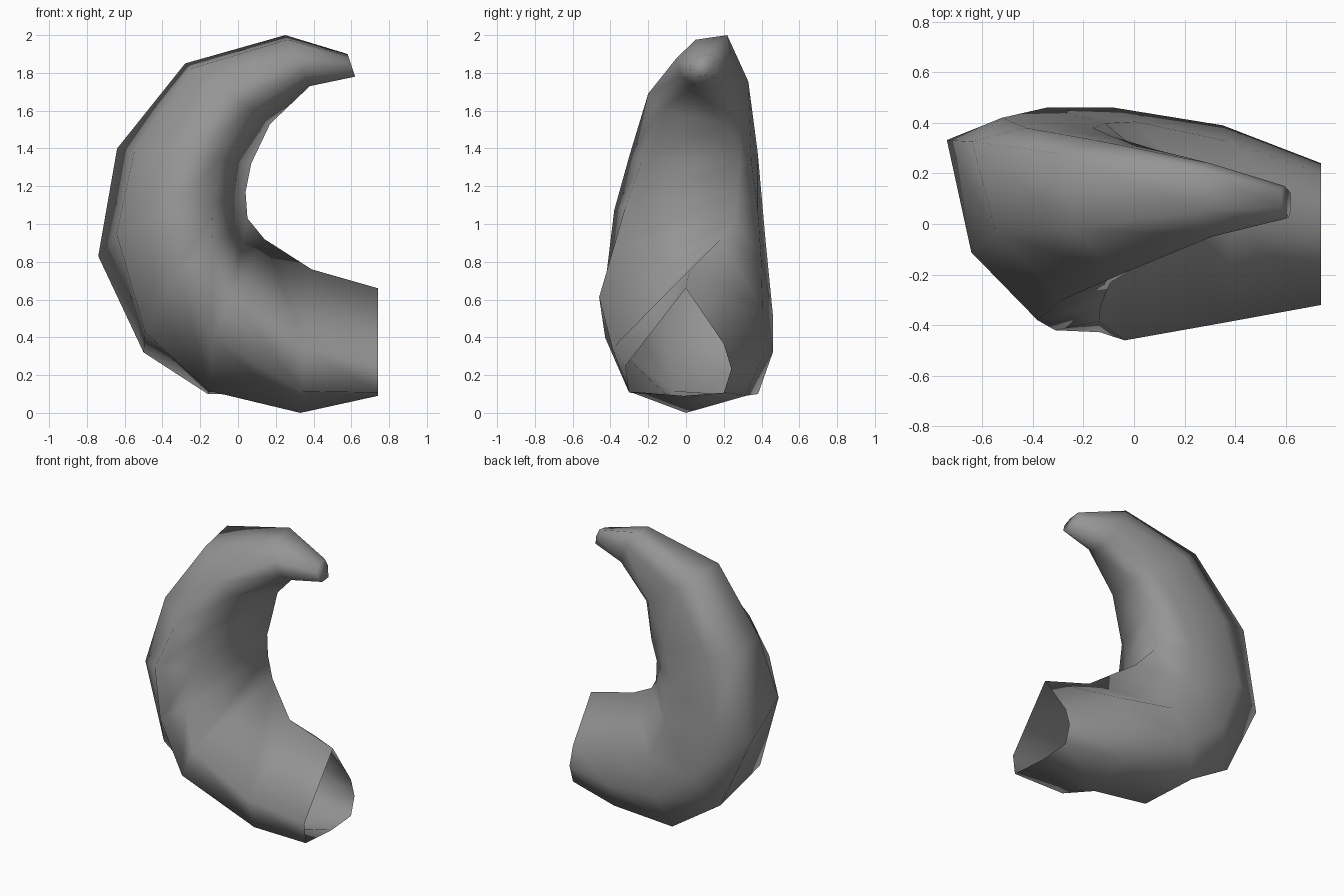
import bpy, bmesh
from mathutils import Vector

cube = bpy.data.objects.get("Cube")
if cube:
    bpy.data.objects.remove(cube)

grey = bpy.data.materials.new("horn_grey")
grey.use_nodes = True
colour = (0.3, 0.3, 0.3, 1)
grey.diffuse_color = colour
grey.node_tree.nodes["Principled BSDF"].inputs["Base Color"].default_value = colour

# Rings along the curl: outer x, z, inner x, z, front y, back y
rings = [
    (0.74, 0.09, 0.74, 0.66, -0.32, 0.24),
    (0.33, 0.00, 0.39, 0.76, -0.39, 0.39),
    (-0.16, 0.10, 0.14, 0.92, -0.46, 0.46),
    (-0.50, 0.32, 0.05, 1.03, -0.42, 0.46),
    (-0.74, 0.83, 0.04, 1.17, -0.38, 0.42),
    (-0.64, 1.40, 0.07, 1.32, -0.30, 0.38),
    (-0.28, 1.85, 0.17, 1.53, -0.20, 0.33),
    (0.25, 2.00, 0.38, 1.73, -0.05, 0.24),
    (0.58, 1.90, 0.62, 1.78, 0.02, 0.15),
]

# Seven-sided section of each ring, from the keel round the front:
# across, inward, and sometimes a shift along the curl
sections = [
    [(.86, .03), (.1, 0), (-.93, .03), (-1, .28), (.14, 1), (.86, .48), (1, .25)],
    [(.82, .12), (0, 0), (-.78, .15), (-1, .45), (.05, 1), (.84, .69), (1, .35)],
    [(.83, 0), (-.15, .02), (-.93, .33, .08), (-1, .6, .06), (.4, 1), (.88, .55), (1, .27)],
    [(.7, 0), (-.32, .1, .06), (-1, .5, .11), (-.92, .73, .05), (.55, 1), (.86, .7), (1, .28)],
    [(.78, 0), (-.33, .16, .07), (-1, .5, .08), (-.85, .78), (.62, 1), (.9, .74), (1, .28)],
    [(.84, 0), (-.2, .13), (-1, .5), (-.8, .77), (.72, 1), (.9, .78), (1, .3)],
    [(.8, 0), (-.3, .08), (-1, .5), (-.75, .77), (.5, 1), (.86, .82), (1, .3)],
    [(.85, 0), (-.3, .09), (-1, .45), (-.85, .8), (-.3, 1), (.7, .92), (1, .4)],
    [(.8, 0), (-.3, .1), (-1, .4), (-.9, .8), (-.5, 1), (.6, .95), (1, .4)],
]

bm = bmesh.new()
loops = []
for (ox, oz, ix, iz, front, back), section in zip(rings, sections):
    outer, inner = Vector((ox, 0, oz)), Vector((ix, 0, iz))
    line = (inner - outer).normalized()
    along = Vector((-line.z, 0, line.x))
    loop = []
    for across, inward, *shift in section:
        p = outer.lerp(inner, inward) + along * sum(shift)
        p.y = (front + back) / 2 + across * (back - front) / 2
        loop.append(bm.verts.new(p))
    loops.append(loop)

# Skin between rings; base stays open, tip is closed
for lower, upper in zip(loops, loops[1:]):
    for k in range(len(lower)):
        n = (k + 1) % len(lower)
        bm.faces.new((lower[k], lower[n], upper[n], upper[k]))
bm.faces.new(loops[-1])
bmesh.ops.recalc_face_normals(bm, faces=bm.faces)
for face in bm.faces:
    face.smooth = True

mesh = bpy.data.meshes.new("curved_horn")
bm.to_mesh(mesh)
bm.free()
mesh.materials.append(grey)
horn = bpy.data.objects.new("curved_horn", mesh)
bpy.context.collection.objects.link(horn)
